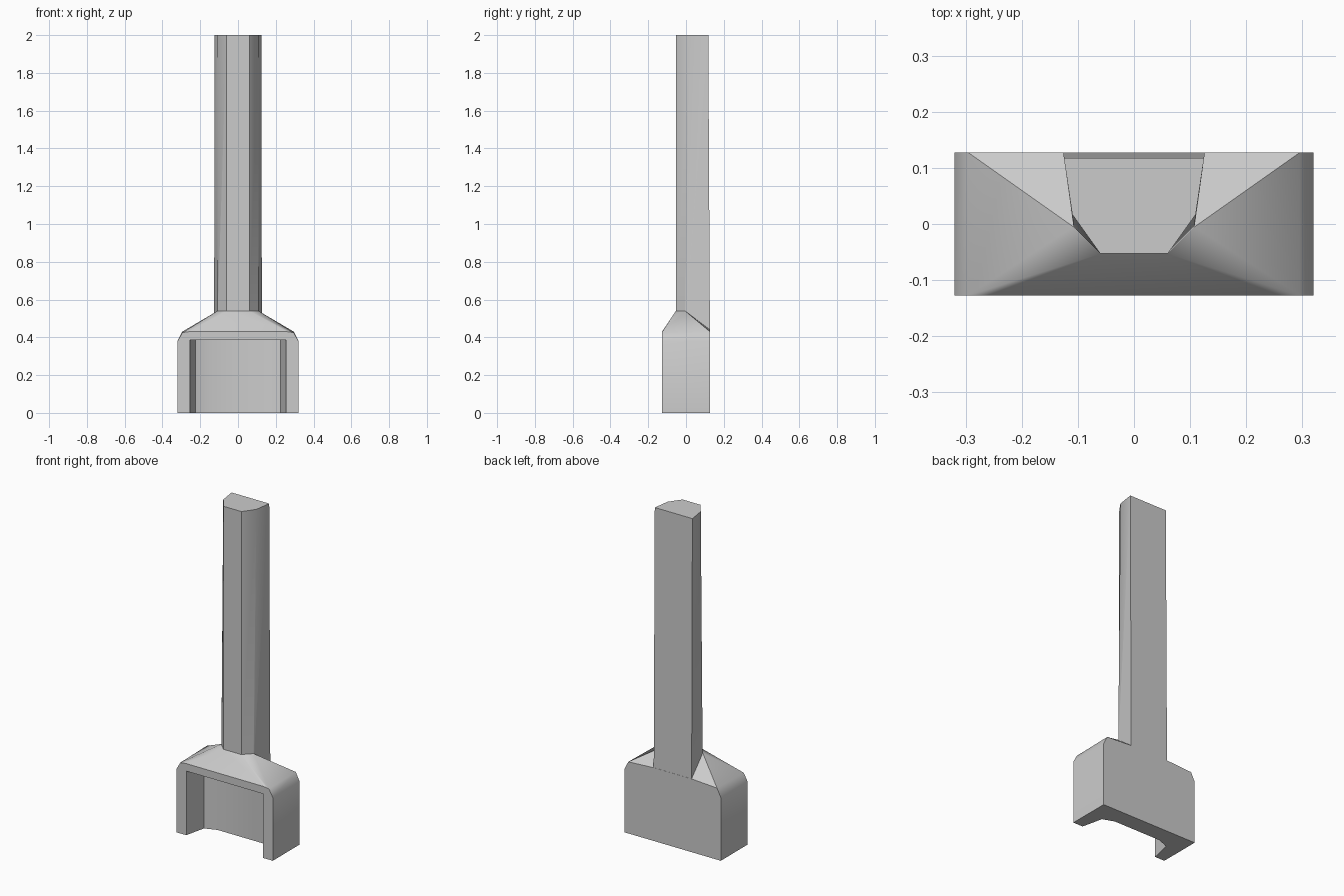
import bpy, bmesh, math

if "Cube" in bpy.data.objects:
    bpy.data.objects.remove(bpy.data.objects["Cube"])


def make_object(name, bm):
    bmesh.ops.recalc_face_normals(bm, faces=bm.faces[:])
    mesh = bpy.data.meshes.new(name)
    bm.to_mesh(mesh)
    bm.free()
    obj = bpy.data.objects.new(name, mesh)
    bpy.context.collection.objects.link(obj)
    return obj


def mirrored(half):
    """Close a half profile of (x, y) points by mirroring it in x."""
    return half + [(-x, y) for x, y in reversed(half)]


def loft(name, low, z0, high, z1):
    """Prism between two mirrored profiles with equal point counts."""
    bm = bmesh.new()
    a = [bm.verts.new((x, y, z0)) for x, y in mirrored(low)]
    b = [bm.verts.new((x, y, z1)) for x, y in mirrored(high)]
    bm.faces.new(a)
    bm.faces.new(b)
    n = len(a)
    for i in range(n):
        j = (i + 1) % n
        bm.faces.new((a[i], a[j], b[j], b[i]))
    return make_object(name, bm)


def hull(name, half):
    bm = bmesh.new()
    for x, y, z in half:
        for s in (1, -1):
            bm.verts.new((s * x, y, z))
    res = bmesh.ops.convex_hull(bm, input=bm.verts[:])
    junk = [v for v in bm.verts if not v.link_faces]
    bmesh.ops.delete(bm, geom=junk, context='VERTS')
    bmesh.ops.dissolve_limit(bm, angle_limit=0.01,
                             verts=bm.verts[:], edges=bm.edges[:])
    return make_object(name, bm)


def boolean(obj, other, operation):
    bpy.context.view_layer.objects.active = obj
    mod = obj.modifiers.new(operation.title(), 'BOOLEAN')
    mod.operation = operation
    mod.solver = 'EXACT'
    mod.object = other
    bpy.ops.object.modifier_apply(modifier=mod.name)
    bpy.data.objects.remove(other)


# Block with bevelled corners and shoulders rising to the shaft
D = 0.127
base = [(0.32, y, z) for y in (-D, D) for z in (0, 0.38)]
shoulder = [(0.295, -D, 0.425), (0.295, D, 0.43), (0.26, -D, 0.43),
            (0.255, -D, 0.385), (0.06, -0.053, 0.54),
            (0.108, -0.005, 0.54), (0.125, D, 0.44)]
body = hull("socket_body", base + shoulder)

# Hollow in the front of the block
recess = [(0.262, -0.16), (0.255, -D), (0.226, 0.0), (0.155, 0.026)]
boolean(body, loft("recess_cutter", recess, -0.1, recess, 0.385), 'DIFFERENCE')

# Slightly tapered shaft with a flat back
low = [(0.06, -0.053), (0.108, -0.005), (0.126, 0.1268)]
high = [(0.06, -0.053), (0.11, 0.017), (0.125, 0.118)]
boolean(body, loft("shaft", low, 0.4, high, 2.0), 'UNION')

bpy.ops.object.select_all(action='DESELECT')
body.select_set(True)
bpy.context.view_layer.objects.active = body
bpy.ops.object.shade_smooth_by_angle(angle=math.radians(32))
